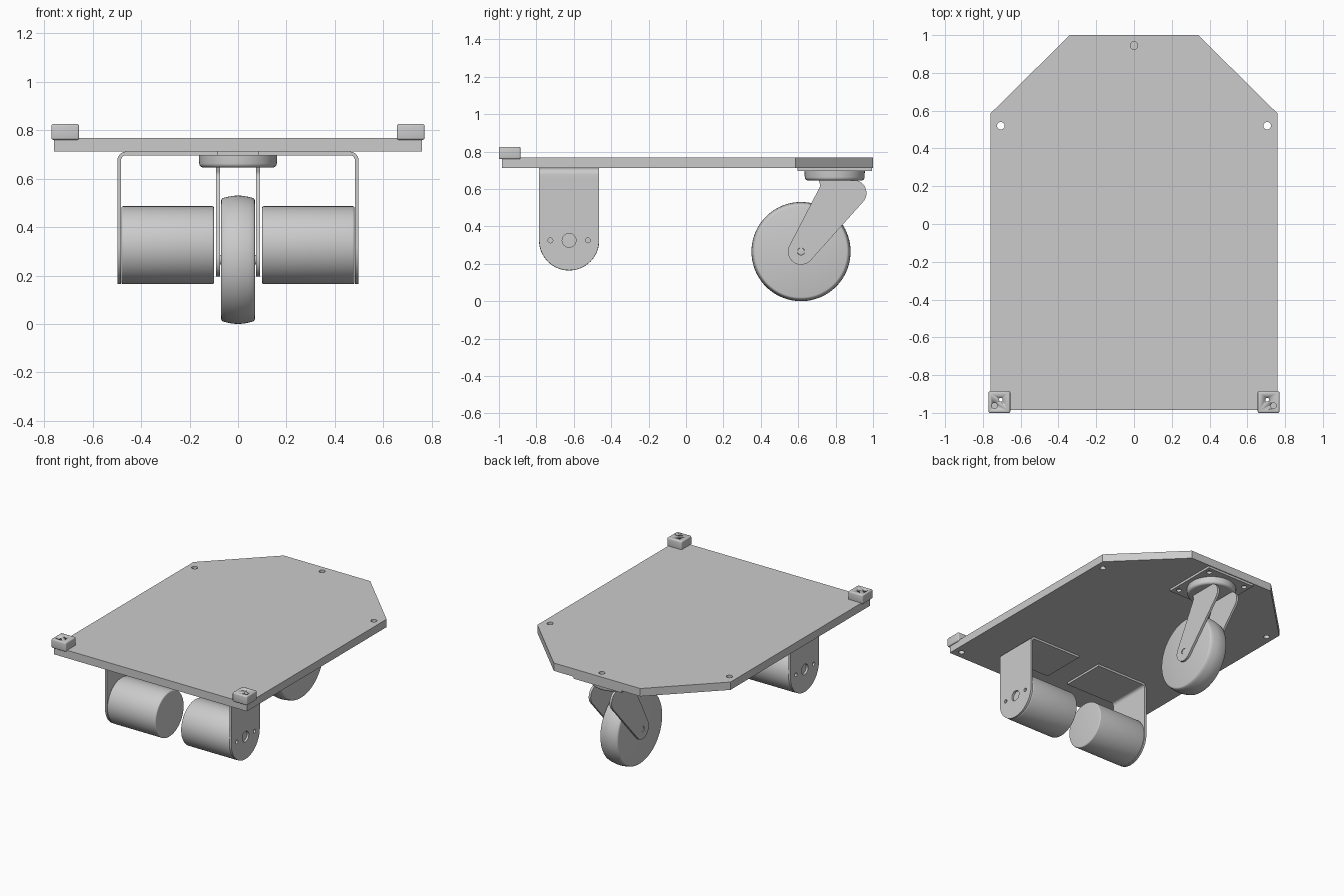
import bpy, bmesh
from math import sin, cos, pi, radians
from mathutils import Matrix, Vector

if "Cube" in bpy.data.objects:
    bpy.data.objects.remove(bpy.data.objects["Cube"])

grey = bpy.data.materials.new("light grey")
grey.use_nodes = True
GREY = (0.6, 0.6, 0.6, 1)
grey.diffuse_color = GREY
grey.node_tree.nodes["Principled BSDF"].inputs["Base Color"].default_value = GREY

# Maps a flat (a, b) drawing to the ground plane, the side plane or the front plane
FLAT = Matrix.Identity(4)
SIDE = Matrix(((0, 0, 1, 0), (1, 0, 0, 0), (0, 1, 0, 0), (0, 0, 0, 1)))
FRONT = Matrix(((1, 0, 0, 0), (0, 0, -1, 0), (0, 1, 0, 0), (0, 0, 0, 1)))


def finish(name, mesh):
    ob = bpy.data.objects.new(name, mesh)
    bpy.context.collection.objects.link(ob)
    mesh.materials.clear()
    mesh.materials.append(grey)
    bpy.ops.object.select_all(action='DESELECT')
    ob.select_set(True)
    bpy.context.view_layer.objects.active = ob
    bpy.ops.object.shade_smooth_by_angle(angle=radians(35))
    return ob


def evaluated_mesh(ob):
    bpy.context.view_layer.update()
    dg = bpy.context.evaluated_depsgraph_get()
    return bpy.data.meshes.new_from_object(ob.evaluated_get(dg))


def arc(cx, cy, r, start, end, steps=16):
    angles = [radians(start + (end - start) * i / steps) for i in range(steps + 1)]
    return [(cx + r * cos(a), cy + r * sin(a)) for a in angles]


def circle(cx, cy, r):
    return arc(cx, cy, r, 0, 360, 24)[:-1]


def sheet(name, outline, holes, low, high, plane):
    """Extruded outline with circular holes, between two depths."""
    curve = bpy.data.curves.new(name, 'CURVE')
    curve.dimensions = '2D'
    curve.fill_mode = 'BOTH'
    curve.extrude = (high - low) / 2
    for pts in [outline] + [circle(*h) for h in holes]:
        s = curve.splines.new('POLY')
        s.points.add(len(pts) - 1)
        for p, co in zip(s.points, pts):
            p.co = (co[0], co[1], 0, 1)
        s.use_cyclic_u = True
    helper = bpy.data.objects.new(name + " curve", curve)
    bpy.context.collection.objects.link(helper)
    mesh = evaluated_mesh(helper)
    bpy.data.objects.remove(helper)
    bm = bmesh.new()
    bm.from_mesh(mesh)
    bmesh.ops.remove_doubles(bm, verts=bm.verts, dist=1e-5)
    bm.transform(plane @ Matrix.Translation((0, 0, (low + high) / 2)))
    bmesh.ops.recalc_face_normals(bm, faces=bm.faces)
    bm.to_mesh(mesh)
    bm.free()
    return finish(name, mesh)


def lathe(name, profile, centre, axis, steps=64):
    """Spins (radius, offset) points around the given axis."""
    bm = bmesh.new()
    verts = [bm.verts.new((r, 0, h)) for r, h in profile]
    edges = [bm.edges.new(pair) for pair in zip(verts, verts[1:])]
    bmesh.ops.spin(bm, geom=verts + edges, cent=(0, 0, 0), axis=(0, 0, 1),
                   angle=2 * pi, steps=steps)
    bmesh.ops.remove_doubles(bm, verts=bm.verts, dist=1e-5)
    bmesh.ops.recalc_face_normals(bm, faces=bm.faces)
    bm.transform(Matrix.Translation(centre) @ axis)
    mesh = bpy.data.meshes.new(name)
    bm.to_mesh(mesh)
    bm.free()
    return finish(name, mesh)


def drum(name, r, half, bevel, centre, axis, steps=64):
    lower = [(0, -half)] + arc(r - bevel, -half + bevel, bevel, -90, 0, 4)
    return lathe(name, lower + [(a, -b) for a, b in reversed(lower)], centre, axis, steps)


# Deck with chamfered rear corners and bolt holes
half_deck = [(0.76, -0.985), (0.76, 0.585), (0.34, 1.0)]
deck_holes = [(0, 0.945, 0.02)]
deck_holes += [(s * 0.705, y, 0.02) for s in (-1, 1) for y in (-0.93, 0.52)]
sheet("deck", half_deck + [(-x, y) for x, y in reversed(half_deck)],
      deck_holes, 0.712, 0.768, FLAT)


# Front corner blocks, drilled from above
def corner_block(name, s):
    bm = bmesh.new()
    bmesh.ops.create_cube(bm, size=1, matrix=Matrix.Translation((s * 0.7125, -0.9425, 0.7925))
                          @ Matrix.Diagonal((0.115, 0.115, 0.065, 1)))
    bmesh.ops.bevel(bm, geom=bm.edges[:], offset=0.008, segments=3, profile=0.5,
                    affect='EDGES')
    mesh = bpy.data.meshes.new(name)
    bm.to_mesh(mesh)
    bm.free()
    block = finish(name, mesh)
    cutters = []
    for x, y, r in ((0.705, -0.93, 0.01), (0.738, -0.962, 0.015)):
        cutter = drum("drill", r, 0.2, 0.001, (s * x, y, 0.8), FLAT, 24)
        cutter.hide_render = True
        mod = block.modifiers.new("drill", 'BOOLEAN')
        mod.object, mod.operation, mod.solver = cutter, 'DIFFERENCE', 'EXACT'
        cutters.append(cutter)
    drilled = evaluated_mesh(block)
    block.modifiers.clear()
    block.data = drilled
    for c in cutters:
        bpy.data.objects.remove(c)


# Motors on bent sheet brackets
def motor_unit(side, s):
    y, z, r = -0.625, 0.325, 0.16
    cheek = [(y + r, 0.66), (y - r, 0.66)] + arc(y, z, r, 180, 360, 32)
    holes = [(y, z, 0.037), (y - 0.1, z, 0.013), (y + 0.1, z, 0.013)]
    low, high = sorted((s * 0.482, s * 0.497))
    sheet(side + "_bracket_cheek", cheek, holes, low, high, SIDE)
    bend = [(0.085, 0.696), (0.085, 0.711)] + arc(0.462, 0.676, 0.035, 90, 0, 8)
    bend += [(0.497, 0.66), (0.482, 0.66)] + arc(0.462, 0.676, 0.02, 0, 90, 8)
    sheet(side + "_bracket_flange", [(s * a, b) for a, b in bend], [],
          -y - r, -y + r, FRONT)
    drum(side + "_motor", r + 0.001, 0.191, 0.008, (s * 0.29, y, z), SIDE)


for side, s in (("left", 1), ("right", -1)):
    corner_block(side + "_corner_block", s)
    motor_unit(side, s)

# Caster mounting plate and swivel disc
CY = 0.795
sheet("caster_plate", [(-0.19, CY - 0.2), (0.19, CY - 0.2), (0.19, CY + 0.2), (-0.19, CY + 0.2)],
      [(a * 0.15, CY + b * 0.155, 0.018) for a in (-1, 1) for b in (-1, 1)],
      0.695, 0.7115, FLAT)
swivel = [(0, 0.645)] + arc(0.142, 0.663, 0.018, -90, 0, 6) + [(0.161, 0.696), (0, 0.696)]
lathe("caster_swivel", swivel, (0, CY, 0), FLAT)

# Caster wheel with a crowned tread
WHEEL = (0, 0.615, 0.265)
half_tread = [(0, 0.07), (0.244, 0.07), (0.25, 0.068), (0.2545, 0.063),
              (0.259, 0.045), (0.2635, 0.022)]
lathe("caster_wheel", half_tread + [(0.265, 0)] + [(r, -h) for r, h in reversed(half_tread)],
      WHEEL, SIDE, 96)
drum("caster_axle", 0.0195, 0.086, 0.002, WHEEL, SIDE, 24)

# Slanted fork arms with rounded ends
arm = arc(0.615, 0.265, 0.07, 153, 317, 16)
arm += arc(0.895, 0.578, 0.07, -43, 90, 14)
arm += [(0.71, 0.648)] + arc(0.69, 0.62, 0.027, 30, -27, 6)
for side, s in (("left", 1), ("right", -1)):
    low, high = sorted((s * 0.074, s * 0.09))
    sheet(side + "_fork_arm", arm, [(0.615, 0.265, 0.02)], low, high, SIDE)
